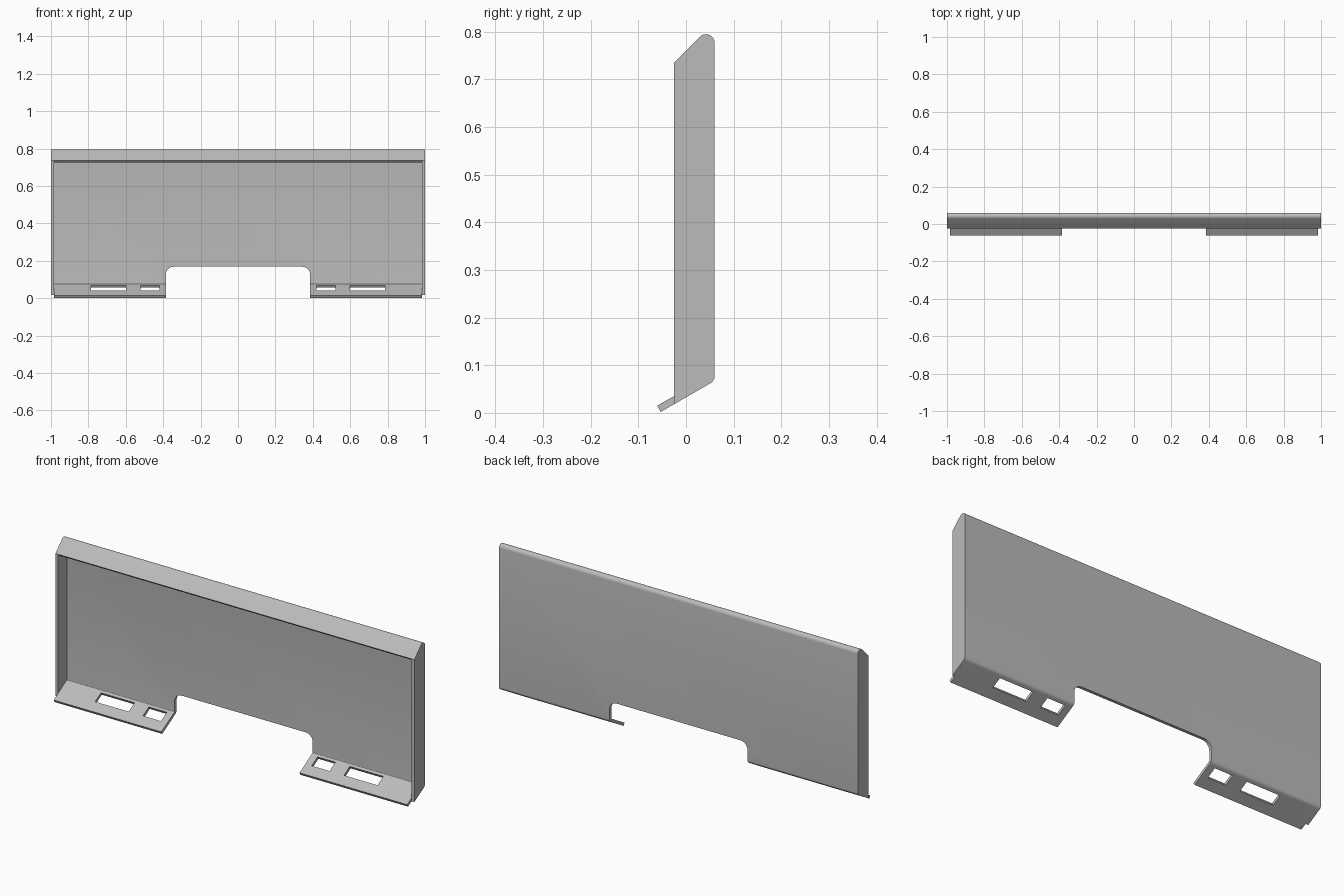
import bpy, bmesh
from math import sin, cos, radians
from mathutils import Vector, Matrix

if "Cube" in bpy.data.objects:
    bpy.data.objects.remove(bpy.data.objects["Cube"], do_unlink=True)

steel = bpy.data.materials.new("grey_steel")
steel.use_nodes = True
grey = (0.5, 0.5, 0.5, 1)
steel.diffuse_color = grey
steel.node_tree.nodes["Principled BSDF"].inputs["Base Color"].default_value = grey

T = 0.015                 # sheet thickness
R = 0.018                 # outer bend radius
BACK = 0.06
TOP_C = (BACK - R, 0.777)     # bend centres in the y-z plane
LOW_C = (BACK - R, 0.0776)
FRONT = -0.025
SIDE = 1 - T
SLOPE = radians(30)


def arc(centre, r, a0, a1, n=8):
    angles = [radians(a0 + (a1 - a0) * i / n) for i in range(n + 1)]
    return [(centre[0] + r * cos(a), centre[1] + r * sin(a)) for a in angles]


def prism(name, points, start, depth):
    """Extrude a closed outline of 3D points along a vector."""
    bm = bmesh.new()
    face = bm.faces.new([bm.verts.new(Vector(p) + Vector(start)) for p in points])
    new = bmesh.ops.extrude_face_region(bm, geom=[face])["geom"]
    bmesh.ops.translate(bm, vec=depth, verts=[v for v in new if isinstance(v, bmesh.types.BMVert)])
    bmesh.ops.recalc_face_normals(bm, faces=bm.faces)
    mesh = bpy.data.meshes.new(name)
    bm.to_mesh(mesh)
    bm.free()
    mesh.materials.append(steel)
    obj = bpy.data.objects.new(name, mesh)
    bpy.context.collection.objects.link(obj)
    return obj


def activate(obj):
    bpy.ops.object.select_all(action='DESELECT')
    obj.select_set(True)
    bpy.context.view_layer.objects.active = obj


def cut(obj, cutter):
    cutter.hide_render = True
    mod = obj.modifiers.new("cut", 'BOOLEAN')
    mod.operation, mod.solver, mod.object = 'DIFFERENCE', 'EXACT', cutter
    activate(obj)
    bpy.ops.object.modifier_apply(modifier=mod.name)
    bpy.data.objects.remove(cutter, do_unlink=True)


# Bent sheet: sloping top flange, back panel and angled bottom flange
bends = arc(TOP_C, R, 135, 0) + arc(LOW_C, R, 0, -60)
inner = arc(LOW_C, R - T, -60, 0) + arc(TOP_C, R - T, 0, 135)
tip = (FRONT, bends[0][1] + FRONT - bends[0][0])
lip = (-0.053, 0.002)
tip_in = (tip[0] + T * sin(radians(45)), tip[1] - T * sin(radians(45)))
lip_in = (lip[0] - T * sin(SLOPE), lip[1] + T * cos(SLOPE))
outline = [tip] + bends + [lip, lip_in] + inner + [tip_in]
sheet = prism("bent_sheet", [(0, y, z) for y, z in outline], (-SIDE, 0, 0), (2 * SIDE, 0, 0))

# Central notch with rounded upper corners
NX, NZ, NR = 0.385, 0.168, 0.04
notch = [(-NX, -0.1)] + arc((-NX + NR, NZ - NR), NR, 180, 90)
notch += arc((NX - NR, NZ - NR), NR, 90, 0) + [(NX, -0.1)]
cut(sheet, prism("notch_cutter", [(x, 0, z) for x, z in notch], (0, -0.2, 0), (0, 0.4, 0)))

# Rectangular slots square to the bottom flange
tilt = Matrix.Translation((0, lip_in[0], lip_in[1])) @ Matrix.Rotation(SLOPE, 4, 'X')
for sign in (-1, 1):
    for x0, x1 in ((0.42, 0.52), (0.6, 0.787)):
        corners = [(x0, 0.054), (x1, 0.054), (x1, 0.108), (x0, 0.108)]
        slot = prism("slot_cutter", [(sign * x, d, 0) for x, d in corners], (0, 0, -0.04), (0, 0, 0.06))
        slot.data.transform(tilt)
        cut(sheet, slot)

# End panels follow the outside of the bends
foot = (FRONT, lip[1] + (FRONT - lip[0]) * sin(SLOPE) / cos(SLOPE))
panel = [(0, y, z) for y, z in [tip] + bends + [foot]]
parts = [sheet,
         prism("left_end_panel", panel, (SIDE, 0, 0), (T, 0, 0)),
         prism("right_end_panel", panel, (-1, 0, 0), (T, 0, 0))]
for part in parts:
    activate(part)
    bpy.ops.object.shade_smooth_by_angle(angle=radians(30))
